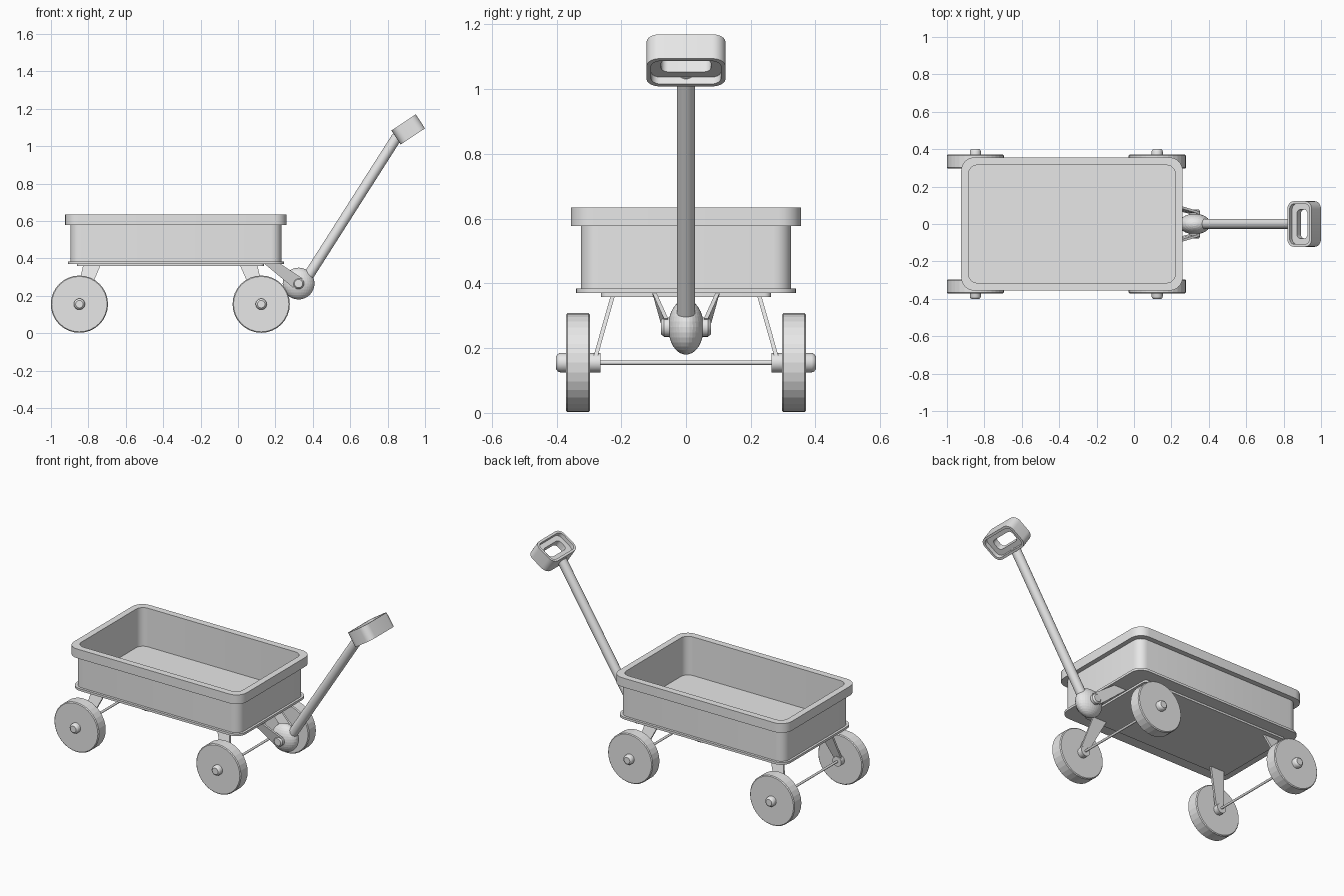
import bpy, bmesh
from math import sin, cos, pi, radians
from mathutils import Vector, Matrix

cube = bpy.data.objects.get("Cube")
if cube:
    bpy.data.objects.remove(cube, do_unlink=True)

grey = bpy.data.materials.new("plain grey")
grey.use_nodes = True
grey.diffuse_color = (0.8, 0.8, 0.8, 1)
grey.node_tree.nodes["Principled BSDF"].inputs["Base Color"].default_value = (0.8, 0.8, 0.8, 1)


def finish(name, bm, smooth):
    bmesh.ops.recalc_face_normals(bm, faces=bm.faces)
    mesh = bpy.data.meshes.new(name)
    bm.to_mesh(mesh)
    bm.free()
    mesh.materials.append(grey)
    ob = bpy.data.objects.new(name, mesh)
    bpy.context.collection.objects.link(ob)
    if smooth:
        bpy.ops.object.select_all(action="DESELECT")
        ob.select_set(True)
        bpy.context.view_layer.objects.active = ob
        bpy.ops.object.shade_smooth_by_angle(angle=radians(35))
    return ob


def loft(name, rings, closed=False, smooth=False):
    """Skin equal-sized rings; cap the ends, or join last to first."""
    bm = bmesh.new()
    loops = [[bm.verts.new(p) for p in ring] for ring in rings]
    pairs = list(zip(loops, loops[1:]))
    if closed:
        pairs.append((loops[-1], loops[0]))
    else:
        bm.faces.new(loops[0])
        bm.faces.new(loops[-1])
    for a, b in pairs:
        for i in range(len(a)):
            j = (i + 1) % len(a)
            bm.faces.new((a[i], a[j], b[j], b[i]))
    return finish(name, bm, smooth)


def rounded(hx, hy, r, z, cx=0, steps=6):
    """Rounded rectangle ring at height z."""
    pts = []
    for k, (sx, sy) in enumerate(((1, 1), (-1, 1), (-1, -1), (1, -1))):
        for i in range(steps + 1):
            a = (k + i / steps) * pi / 2
            pts.append(Vector((cx + sx * (hx - r) + r * cos(a),
                               sy * (hy - r) + r * sin(a), z)))
    return pts


def lathe_y(name, x, z, profile, side=1, sides=32, smooth=False):
    """Turned part around a sideways axis; profile holds (radius, y)."""
    rings = [[Vector((x + r * cos(2 * pi * i / sides), side * y,
                      z + r * sin(2 * pi * i / sides))) for i in range(sides)]
             for r, y in profile]
    return loft(name, rings, smooth=smooth)


def plate(name, top, bottom, side, thick=0.013):
    """Slanted flat bar; each end is (x0, z0, x1, z1, y)."""
    quad = [Vector((top[0], side * top[4], top[1])), Vector((top[2], side * top[4], top[3])),
            Vector((bottom[2], side * bottom[4], bottom[3])),
            Vector((bottom[0], side * bottom[4], bottom[1]))]
    off = Vector((0, thick / 2, 0))
    return loft(name, [[p - off for p in quad], [p + off for p in quad]])


# Tray with rolled rim and foot flange
CX = -0.332
tray = [(0.578, 0.340, 0.065, 0.370), (0.578, 0.340, 0.065, 0.384),
        (0.564, 0.325, 0.055, 0.384), (0.564, 0.325, 0.055, 0.577),
        (0.592, 0.356, 0.070, 0.577), (0.592, 0.356, 0.070, 0.634),
        (0.553, 0.315, 0.048, 0.634), (0.553, 0.315, 0.048, 0.395)]
loft("tray", [rounded(hx, hy, r, z, CX) for hx, hy, r, z in tray], smooth=True)

# Plate under the tray
loft("under_plate", [rounded(0.5, 0.262, 0.02, z, -0.362) for z in (0.358, 0.372)], smooth=True)

# Wheels, hubs, struts and axles
AXLE_Z = 0.155
for end, x, lean in (("rear", -0.848, 1), ("front", 0.124, -1)):
    lathe_y(end + "_axle", x, AXLE_Z, [(0.007, -0.28), (0.007, 0.28)], sides=12, smooth=True)
    for label, s in (("left", 1), ("right", -1)):
        tag = end + "_" + label
        lathe_y(tag + "_wheel", x, AXLE_Z,
                [(0.148, 0.296), (0.153, 0.301), (0.153, 0.366), (0.148, 0.371)], s)
        lathe_y(tag + "_hub", x, AXLE_Z,
                [(0.030, 0.264), (0.030, 0.388), (0.027, 0.396), (0.020, 0.401)], s, 20, True)
        plate(tag + "_strut",
              (x + lean * 0.020, 0.362, x + lean * 0.113, 0.362, 0.226),
              (x - lean * 0.027, AXLE_Z, x + lean * 0.023, AXLE_Z, 0.285), s)

# Pivot ball with its pin and brackets
BX, BZ = 0.324, 0.265
bm = bmesh.new()
bmesh.ops.create_uvsphere(bm, u_segments=32, v_segments=16, radius=1,
                          matrix=Matrix.Translation((BX, 0, BZ))
                          @ Matrix.Diagonal((0.085, 0.055, 0.085, 1)))
finish("pivot_ball", bm, False)
lathe_y("pivot_pin", BX, BZ, [(0.022, -0.077), (0.030, -0.068), (0.030, 0.068), (0.022, 0.077)],
        sides=20, smooth=True)
for label, s in (("left", 1), ("right", -1)):
    plate(label + "_bracket", (0.140, 0.372, 0.225, 0.372, 0.098),
          (0.295, 0.243, 0.345, 0.292, 0.062), s)

# Pull rod
start, stop = Vector((0.350, 0, 0.265)), Vector((0.850, 0, 1.050))
axis = (stop - start).normalized()
side_dir = Vector((0, 1, 0))
other = axis.cross(side_dir)
loft("pull_rod", [[p + 0.028 * (cos(i * pi / 12) * side_dir + sin(i * pi / 12) * other)
                   for i in range(24)] for p in (start, stop)], smooth=True)

# Grip: rounded frame with a recessed web and a slot
grip = [(0.078, 0.122, 0.042, 0.045), (0.064, 0.108, 0.030, 0.045),
        (0.064, 0.108, 0.030, 0.020), (0.034, 0.077, 0.022, 0.020)]
grip += [(hx, hy, r, -z) for hx, hy, r, z in reversed(grip)]
handle = loft("grip", [rounded(*g) for g in grip], closed=True, smooth=True)
handle.data.transform(Matrix.Translation((0.910, 0, 1.089)) @ Matrix.Rotation(radians(-33.5), 4, "Y"))
